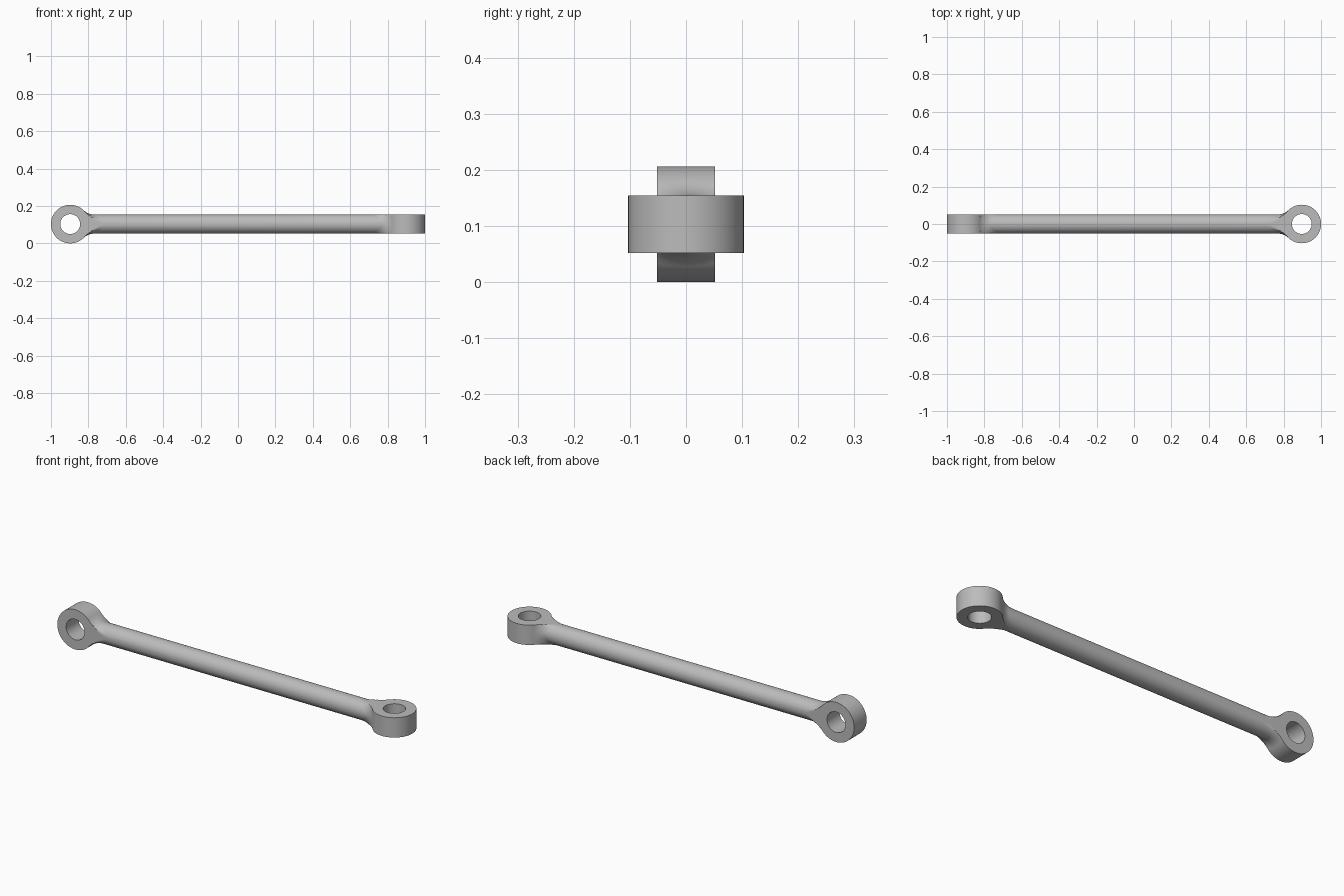
import bpy
import bmesh
from math import cos, sin, pi, sqrt
from mathutils import Vector

if "Cube" in bpy.data.objects:
    bpy.data.objects.remove(bpy.data.objects["Cube"])

MID_Z = 0.103        # height of the rod axis
ROD_R = 0.0513       # rod radius, also half the eye thickness
EYE_R = 0.103
HOLE_R = 0.053
EYE_X = 0.897
FILLET = 0.08
SIDES = 96
ARC = 10

steel = bpy.data.materials.new("grey steel")
steel.use_nodes = True
steel.diffuse_color = (0.5, 0.5, 0.5, 1)
steel.node_tree.nodes["Principled BSDF"].inputs["Base Color"].default_value = (0.5, 0.5, 0.5, 1)


def build(name, loops, closed):
    """Skin equal loops of points; closed joins the last loop to the first."""
    bm = bmesh.new()
    rings = [[bm.verts.new(p) for p in loop] for loop in loops]
    pairs = list(zip(rings, rings[1:]))
    if closed:
        pairs.append((rings[-1], rings[0]))
    else:
        bm.faces.new(rings[0])
        bm.faces.new(rings[-1])
    for a, b in pairs:
        for i in range(SIDES):
            j = (i + 1) % SIDES
            bm.faces.new((a[i], a[j], b[j], b[i]))
    bmesh.ops.recalc_face_normals(bm, faces=bm.faces)
    mesh = bpy.data.meshes.new(name)
    bm.to_mesh(mesh)
    bm.free()
    mesh.materials.append(steel)
    obj = bpy.data.objects.new(name, mesh)
    bpy.context.collection.objects.link(obj)
    bpy.ops.object.select_all(action="DESELECT")
    obj.select_set(True)
    bpy.context.view_layer.objects.active = obj
    bpy.ops.object.shade_smooth_by_angle(angle=0.5)
    return obj


def place(p, side):
    """Local (inward, across, along eye axis) to world; the right eye is turned a quarter."""
    inward, across, axial = p
    y, z = (across, axial) if side > 0 else (axial, across)
    return Vector((side * (EYE_X - inward), y, z + MID_Z))


def eye(name, side):
    loops = []
    for radius, axial in ((EYE_R, -ROD_R), (EYE_R, ROD_R), (HOLE_R, ROD_R), (HOLE_R, -ROD_R)):
        loops.append([place((radius * cos(2 * pi * i / SIDES),
                             radius * sin(2 * pi * i / SIDES), axial), side)
                      for i in range(SIDES)])
    build(name, loops, True)


def neck_line(angle, side):
    """Rounded blend from the rod to the eye wall, trimmed by the eye's flat faces."""
    c, s = (cos(angle), sin(angle)) if side > 0 else (sin(angle), cos(angle))
    off, reach = ROD_R + FILLET, EYE_R + FILLET
    xc = sqrt(reach ** 2 - (off * c) ** 2)
    centre = Vector((xc, off * c, off * s))
    to_rod = Vector((0, -c, -s))
    to_eye = Vector((-xc, -off * c, 0)).normalized()
    line = []
    for k in range(ARC + 1):
        p = centre + to_rod.slerp(to_eye, k / ARC) * FILLET
        p.z = max(-ROD_R, min(ROD_R, p.z))
        line.append(place(p, side))
    # tuck the end inside the eye wall
    line.append(place((p.x * 0.8, p.y * 0.8, p.z * 0.9), side))
    return line


# Eyes: one bored front to back, one bored vertically
eye("right_eye", -1)
eye("left_eye", 1)

# Rod with both flared necks
lines = []
for i in range(SIDES):
    a = 2 * pi * (i + 0.5) / SIDES
    lines.append(neck_line(a, -1)[::-1] + neck_line(a, 1))
build("rod", list(zip(*lines)), False)
